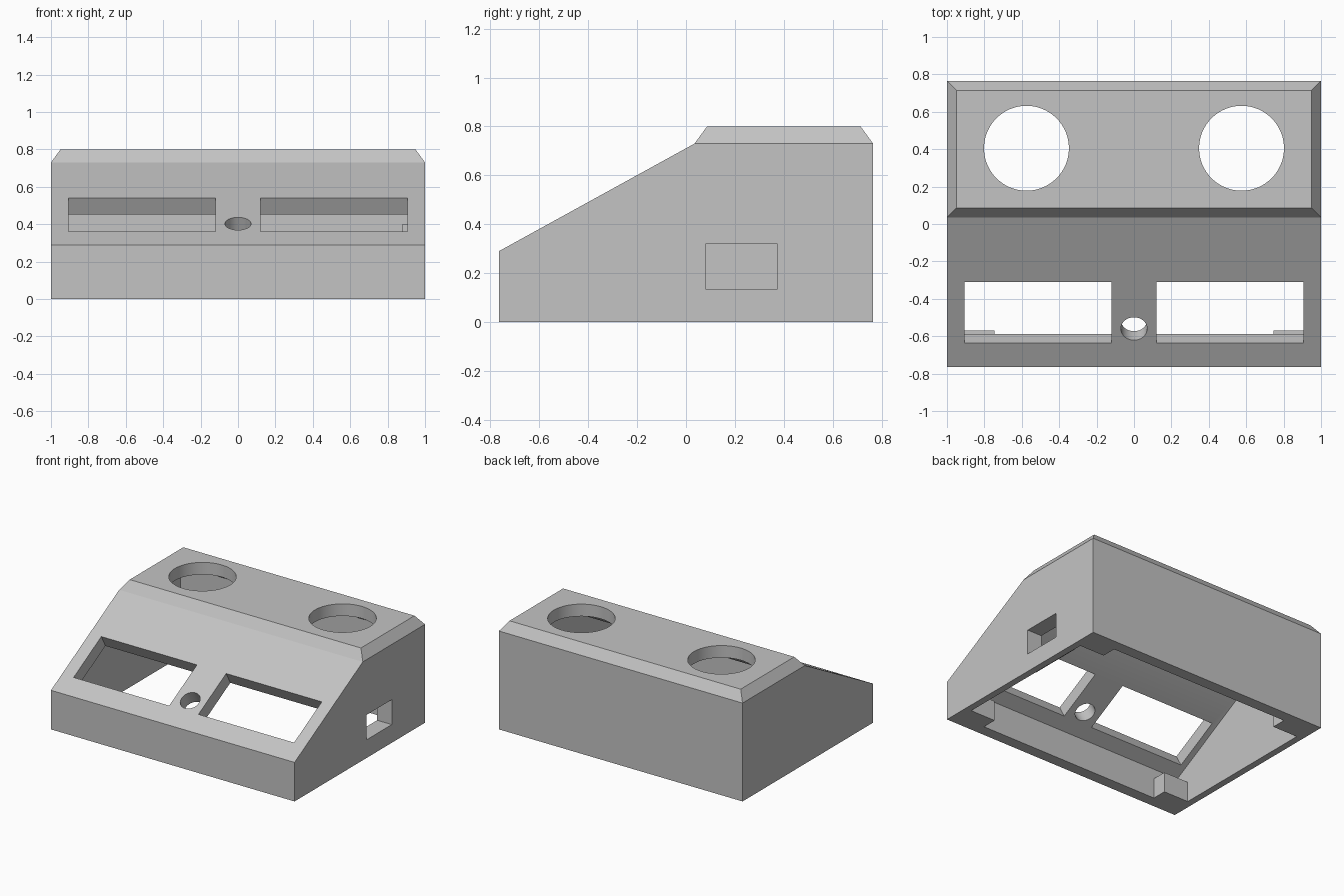
import bpy, bmesh, math
from mathutils import Matrix, Vector

cube = bpy.data.objects.get("Cube")
if cube:
    bpy.data.objects.remove(cube, do_unlink=True)

GREY = (0.55, 0.55, 0.55, 1)
plastic = bpy.data.materials.new("grey_plastic")
plastic.use_nodes = True
plastic.diffuse_color = GREY
plastic.node_tree.nodes["Principled BSDF"].inputs["Base Color"].default_value = GREY

SLOPE = math.atan2(0.44, 0.8)


def finish(name, bm):
    bmesh.ops.recalc_face_normals(bm, faces=bm.faces[:])
    mesh = bpy.data.meshes.new(name)
    bm.to_mesh(mesh)
    bm.free()
    mesh.materials.append(plastic)
    ob = bpy.data.objects.new(name, mesh)
    bpy.context.collection.objects.link(ob)
    return ob


def prism(profile, half):
    """Extrude a (y, z) profile along x from -half to half."""
    bm = bmesh.new()
    face = bm.faces.new([bm.verts.new((-half, y, z)) for y, z in profile])
    out = bmesh.ops.extrude_face_region(bm, geom=[face])["geom"]
    verts = [v for v in out if isinstance(v, bmesh.types.BMVert)]
    bmesh.ops.translate(bm, verts=verts, vec=(2 * half, 0, 0))
    bmesh.ops.recalc_face_normals(bm, faces=bm.faces[:])
    return bm


def box(name, lo, hi):
    lo, hi = Vector(lo), Vector(hi)
    bm = bmesh.new()
    mat = Matrix.Translation((lo + hi) / 2) @ Matrix.Diagonal((*(hi - lo), 1))
    bmesh.ops.create_cube(bm, size=1, matrix=mat)
    return finish(name, bm)


def cylinder(name, radius, depth, mat):
    bm = bmesh.new()
    bmesh.ops.create_cone(bm, cap_ends=True, segments=64, radius1=radius,
                          radius2=radius, depth=depth, matrix=mat)
    return finish(name, bm)


def on_slope(x, y):
    """Frame sitting on the sloped panel at the given x and y."""
    z = 0.29 + (y + 0.765) * math.tan(SLOPE)
    return Matrix.Translation((x, y, z)) @ Matrix.Rotation(SLOPE, 4, "X")


def cut(target, cutters):
    for c in cutters:
        c.hide_render = True
        mod = target.modifiers.new("cut", "BOOLEAN")
        mod.operation = "DIFFERENCE"
        mod.solver = "EXACT"
        mod.object = c
    deps = bpy.context.evaluated_depsgraph_get()
    mesh = bpy.data.meshes.new_from_object(target.evaluated_get(deps))
    target.modifiers.clear()
    target.data = mesh


# Housing with a sloped front panel and a chamfered raised top
bm = prism([(-0.765, 0), (0.765, 0), (0.765, 0.73), (0.035, 0.73), (-0.765, 0.29)], 1)
bm.faces.ensure_lookup_table()
top = max(bm.faces, key=lambda f: f.calc_center_median().z)
bmesh.ops.inset_region(bm, faces=[top], thickness=0.072, depth=0.07)
housing = finish("housing", bm)

# Hollow inside, open at the bottom
cavity = finish("cavity", prism([(-0.68, -0.1), (0.68, -0.1), (0.68, 0.68), (0.65, 0.71),
                                 (0.14, 0.71), (0.06, 0.63), (-0.68, 0.223)], 0.95))
side_port = box("side_port", (0.8, 0.08, 0.135), (1.1, 0.375, 0.32))
cutters = [cavity, side_port]

# Two round openings on top and two display windows on the slope
for x in (-0.575, 0.575):
    cutters.append(cylinder("round_opening", 0.227, 0.4, Matrix.Translation((x, 0.405, 0.8))))
for x in (-0.5125, 0.5125):
    bm = bmesh.new()
    bmesh.ops.create_cube(bm, size=1, matrix=on_slope(x, -0.4725)
                          @ Matrix.Diagonal((0.785, 0.371, 0.3, 1)))
    cutters.append(finish("window_opening", bm))
cutters.append(cylinder("button_hole", 0.07, 0.4, on_slope(0, -0.56)))
cut(housing, cutters)

# Thickened surround behind the side port
surround = box("port_surround", (0.88, 0.02, 0.06), (0.95, 0.435, 0.4))
cut(surround, [side_port])

# Mounting posts in the four lower inside corners
for sx, side in ((-1, "right"), (1, "left")):
    for sy, end in ((-1, "front"), (1, "back")):
        xs = sorted((sx * 0.745, sx * 0.95))
        ys = sorted((sy * 0.57, sy * 0.68))
        box(f"{end}_{side}_post", (xs[0], ys[0], 0), (xs[1], ys[1], 0.15))

for c in cutters:
    bpy.data.objects.remove(c, do_unlink=True)

# Smooth the round walls, keep the edges crisp
bpy.ops.object.select_all(action="DESELECT")
housing.select_set(True)
bpy.context.view_layer.objects.active = housing
bpy.ops.object.shade_smooth_by_angle(angle=math.radians(20))
